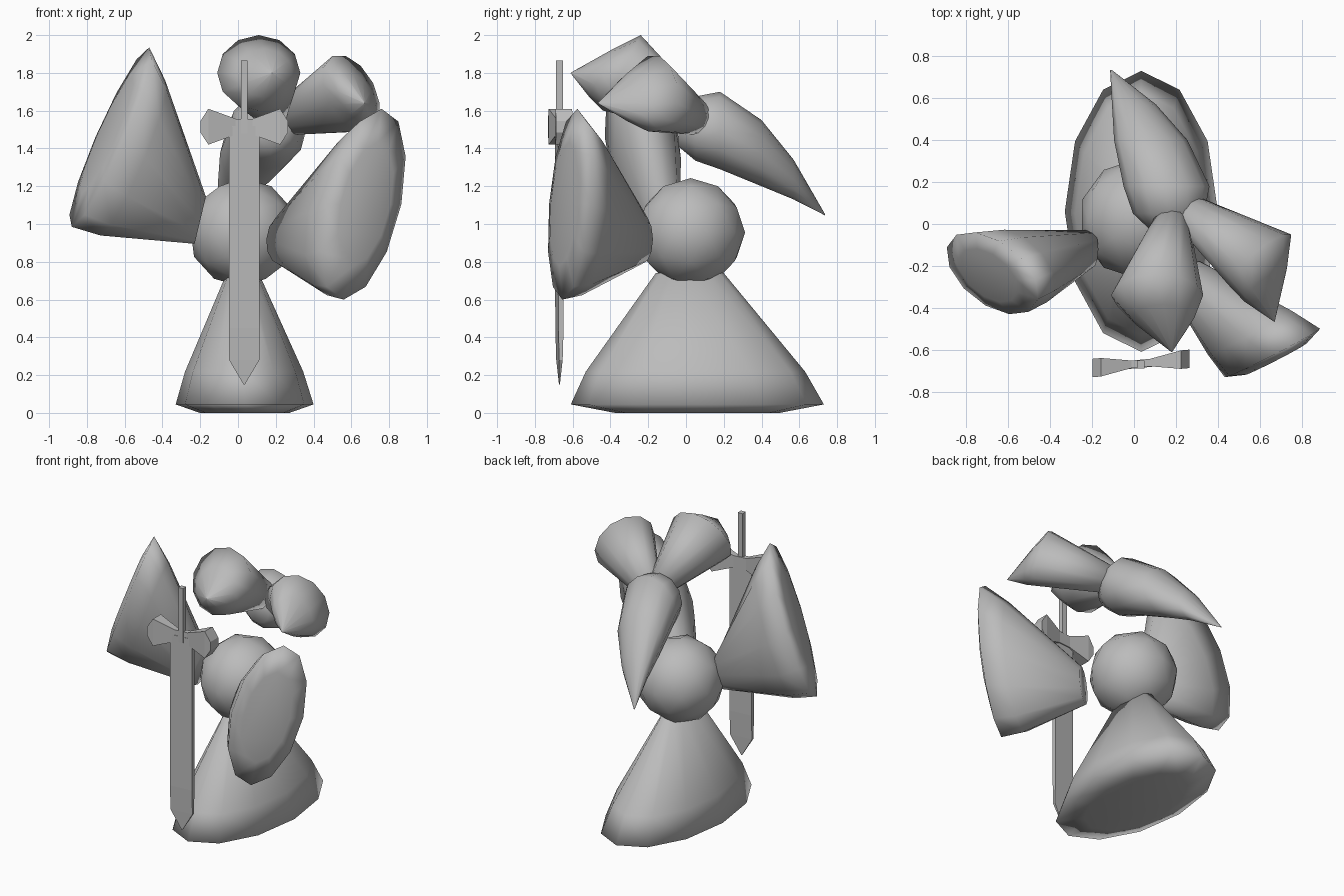
import bpy, bmesh, math
from mathutils import Vector

cube = bpy.data.objects.get("Cube")
if cube:
    bpy.data.objects.remove(cube, do_unlink=True)

GREY = (0.5, 0.5, 0.5, 1.0)
mat = bpy.data.materials.new("plain grey")
mat.use_nodes = True
mat.diffuse_color = GREY
mat.node_tree.nodes["Principled BSDF"].inputs["Base Color"].default_value = GREY


def finish(name, bm, smooth):
    bmesh.ops.recalc_face_normals(bm, faces=bm.faces)
    for f in bm.faces:
        f.smooth = smooth
    mesh = bpy.data.meshes.new(name)
    bm.to_mesh(mesh)
    bm.free()
    mesh.materials.append(mat)
    obj = bpy.data.objects.new(name, mesh)
    bpy.context.collection.objects.link(obj)


def loft(name, rings, sides=12, turn=0.0, smooth=True):
    """Skin a row of elliptical rings, each given as (centre, half axis, half axis)."""
    bm = bmesh.new()
    rows = []
    for c, u, v in rings:
        c, u, v = Vector(c), Vector(u), Vector(v)
        row = []
        for i in range(sides):
            a = turn + 2 * math.pi * i / sides
            row.append(bm.verts.new(c + u * math.cos(a) + v * math.sin(a)))
        rows.append(row)
    for a, b in zip(rows, rows[1:]):
        for i in range(sides):
            j = (i + 1) % sides
            bm.faces.new((a[i], a[j], b[j], b[i]))
    bm.faces.new(rows[0])
    bm.faces.new(rows[-1])
    finish(name, bm, smooth)


def flared(name, tip, rim, bulge):
    """Cone with a slight shoulder opening to a wide rim, closed by a shallow cap."""
    tip = [Vector(p) for p in tip]
    rim = [Vector(p) for p in rim]
    c, u, v = (r.lerp(t, 0.25) for r, t in zip(rim, tip))
    cap = (rim[0] + Vector(bulge), rim[1] * 0.65, rim[2] * 0.65)
    loft(name, [tip, (c, u * 1.06, v * 1.06), rim, cap])


def beaked(name, joint, widest, beak):
    """Head that swells from a narrow joint to its widest ring, then closes to a beak."""
    c, u, v = (Vector(p) for p in widest)
    b = Vector(beak)
    loft(name, [joint, (c, u, v), (c.lerp(b, 0.4), u * 0.68, v * 0.64),
                (b, u * 0.01, v * 0.01)])


def box_rings(name, rings):
    """Four sided loft from (centre, half axis, half axis) measured to the flats."""
    r = math.sqrt(2)
    loft(name, [(c, Vector(u) * r, Vector(v) * r) for c, u, v in rings],
         4, math.pi / 4, False)


# Round body
bm = bmesh.new()
bmesh.ops.create_icosphere(bm, subdivisions=2, radius=0.288)
bmesh.ops.translate(bm, verts=bm.verts, vec=(0.025, 0.025, 0.955))
finish("body", bm, True)

# Wide oval foot under the body
flared("base",
       ((0.025, 0.02, 0.74), (0.085, 0, 0), (0, 0.18, 0)),
       ((0.035, 0.06, 0.045), (0.365, 0, 0), (0, 0.67, 0)),
       (0, 0, -0.045))

# Flared arms on both sides
flared("right_arm",
       ((-0.20, -0.12, 1.02), (0.0, -0.09, 0.0), (0.03, 0, 0.125)),
       ((-0.675, -0.235, 1.46), (0.08, -0.195, 0), (0.205, -0.03, 0.475)),
       (-0.02, -0.01, 0.01))
flared("left_arm",
       ((0.23, -0.23, 0.92), (0.08, 0.055, 0), (0.01, 0, 0.13)),
       ((0.66, -0.615, 1.105), (0.205, 0.11, 0), (0.10, 0.04, 0.505)),
       (0.015, -0.03, 0))

# Two heads sharing one narrow joint
beaked("front_head",
       ((0.18, 0.03, 1.58), (0.08, 0, 0), (0, 0.05, 0.075)),
       ((0.11, -0.34, 1.80), (0.22, 0, 0), (0, 0.10, 0.20)),
       (0.18, -0.61, 1.80))
beaked("side_head",
       ((0.23, 0.08, 1.55), (0.05, 0.06, 0), (-0.02, 0.015, 0.08)),
       ((0.60, -0.17, 1.69), (0.15, 0.12, -0.05), (-0.03, 0.03, 0.20)),
       (0.67, -0.465, 1.64))

# Teardrop tail hanging behind: (x, y, z, half size)
tail = [(0.18, -0.04, 1.50, 0.09), (0.165, 0.05, 1.505, 0.17),
        (0.155, 0.18, 1.495, 0.205), (0.08, 0.40, 1.375, 0.175),
        (0.0, 0.57, 1.235, 0.105), (-0.11, 0.735, 1.05, 0.004)]
loft("tail", [((x, y, z), (h, 0, 0), (0, 0, h)) for x, y, z, h in tail])

# Sword held upright, point down
SX, SY = 0.033, -0.67
blade = [(0.15, 0.003, 0.002), (0.28, 0.08, 0.009), (0.45, 0.08, 0.014), (1.52, 0.08, 0.016)]
box_rings("sword_blade", [((SX, SY, z), (w, w * 0.1, 0), (0, d, 0)) for z, w, d in blade])
box_rings("sword_grip", [((SX, SY, z), (0.018, 0, 0), (0, 0.018, 0)) for z in (1.48, 1.865)])

# Bow-tie crossguard: (offset from middle, half depth, half height)
half = [(0.232, 0.044, 0.03), (0.19, 0.044, 0.095), (0.045, 0.018, 0.042)]
guard = [(-o, d, h) for o, d, h in half] + [(o, d, h) for o, d, h in reversed(half)]
box_rings("sword_guard", [((SX + o, SY + 0.005 + 0.095 * o, 1.515), (0, d, 0), (0, 0, h))
                          for o, d, h in guard])
